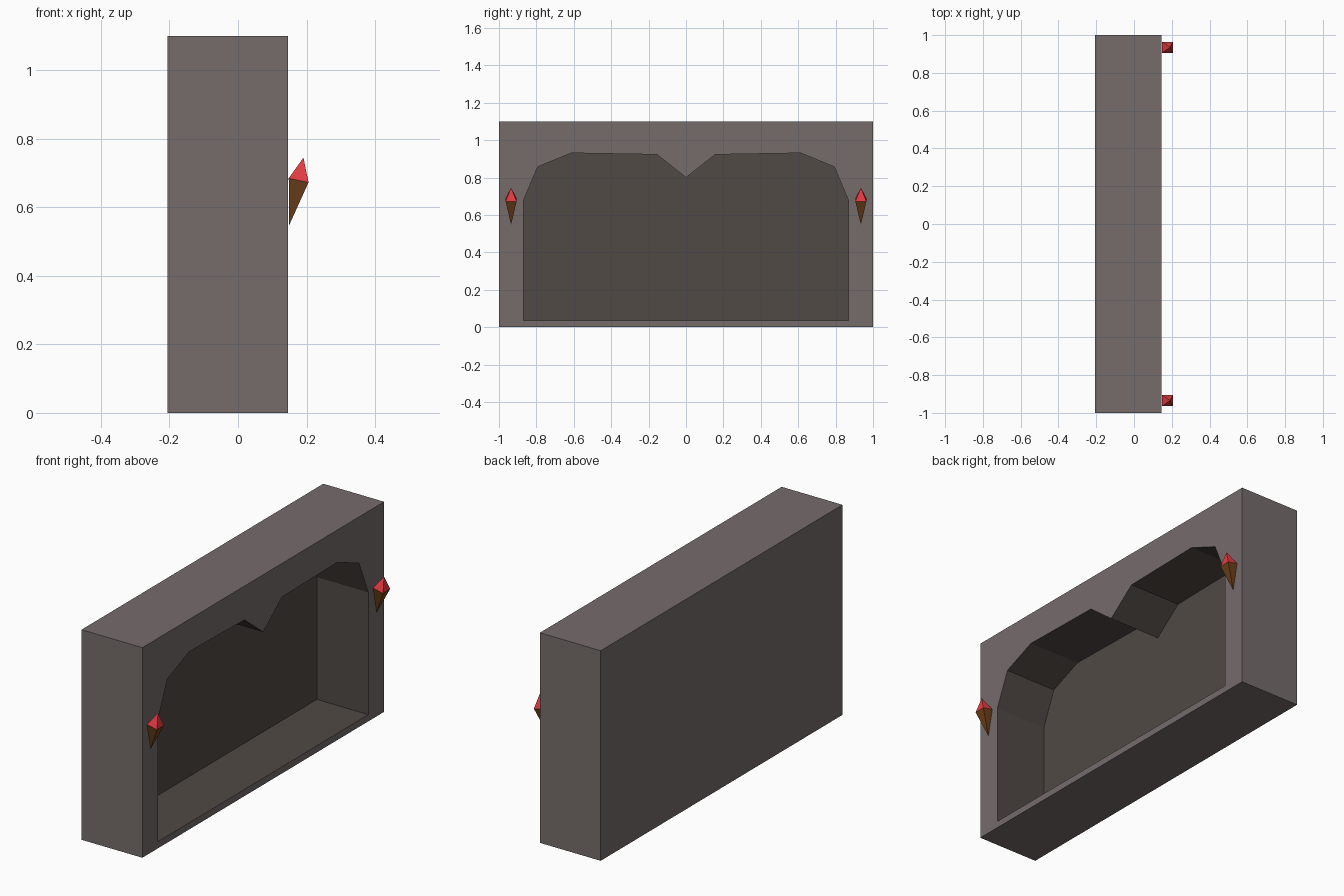
import bpy, bmesh
from math import radians
from mathutils import Matrix, Vector

if "Cube" in bpy.data.objects:
    bpy.data.objects.remove(bpy.data.objects["Cube"])


def material(name, rgb):
    m = bpy.data.materials.new(name)
    m.diffuse_color = (*rgb, 1)
    m.use_nodes = True
    m.node_tree.nodes["Principled BSDF"].inputs["Base Color"].default_value = m.diffuse_color
    return m


def finish(bm, name, mats):
    bmesh.ops.recalc_face_normals(bm, faces=bm.faces[:])
    me = bpy.data.meshes.new(name)
    bm.to_mesh(me)
    bm.free()
    for m in mats:
        me.materials.append(m)
    ob = bpy.data.objects.new(name, me)
    bpy.context.collection.objects.link(ob)
    return ob


def ring(bm, x, outline):
    return [bm.verts.new((x, y, z)) for y, z in outline]


def bridge(bm, a, b, mat):
    n = len(a)
    for i in range(n):
        j = (i + 1) % n
        bm.faces.new((a[i], a[j], b[j], b[i])).material_index = mat


stone = material("stone", (0.18, 0.15, 0.148))
soot = material("dark_stone", (0.082, 0.067, 0.06))
wood = material("wood", (0.16, 0.055, 0.011))
fire = material("flame", (0.78, 0.045, 0.055))

# Stone block with an arched, double-lobed recess in the +x face
FRONT, BACK, INNER = 0.146, -0.206, -0.152
outer = [(-1, 0), (1, 0), (1, 1.1), (-1, 1.1)]
half = [(0.87, 0.035), (0.87, 0.675), (0.793, 0.857), (0.613, 0.931), (0.155, 0.923)]
arch = half + [(0, 0.8)] + [(-y, z) for y, z in reversed(half)]

bm = bmesh.new()
block_front, block_back = ring(bm, FRONT, outer), ring(bm, BACK, outer)
arch_front, arch_back = ring(bm, FRONT, arch), ring(bm, INNER, arch)
bridge(bm, block_front, block_back, 0)
bridge(bm, arch_front, arch_back, 1)
bm.faces.new(block_back).material_index = 0
bm.faces.new(arch_back).material_index = 1
# front frame: fill between block outline and arch outline
rim = [e for loop in (block_front, arch_front)
       for e in (bm.edges.get((loop[i - 1], loop[i])) for i in range(len(loop)))]
bmesh.ops.triangle_fill(bm, edges=rim, use_beauty=True, normal=Vector((1, 0, 0)))
finish(bm, "fireplace_surround", [stone, soot])

# Tilted torches: four-sided wooden spike topped by a four-sided flame
s = 0.0295
bm = bmesh.new()
square = [bm.verts.new((x, y, 0)) for x, y in ((-s, -s), (s, -s), (s, s), (-s, s))]
for mat, height in ((0, -0.135), (1, 0.068)):
    tip = bm.verts.new((0, 0, height))
    for i in range(4):
        bm.faces.new((square[i - 1], square[i], tip)).material_index = mat
bm.transform(Matrix.Translation((0.177, 0.935, 0.679)) @ Matrix.Rotation(radians(12), 4, 'Y'))
torch = finish(bm, "wall_torches", [wood, fire])
mirror = torch.modifiers.new("mirror", 'MIRROR')
mirror.use_axis = (False, True, False)
